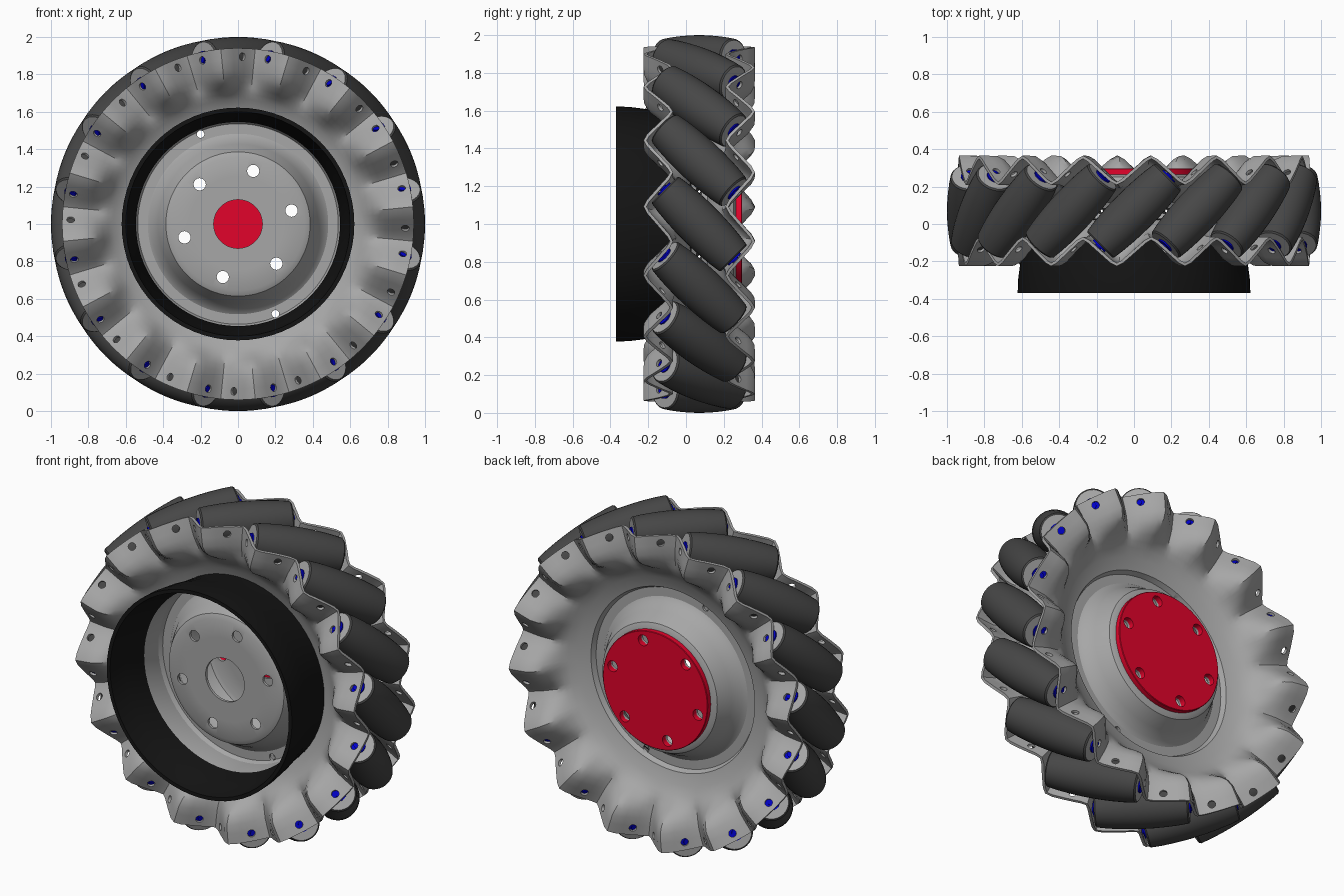
import bpy, bmesh, math
from mathutils import Matrix, Vector

if "Cube" in bpy.data.objects:
    bpy.data.objects.remove(bpy.data.objects["Cube"])

MID = 0.07                 # mid plane of the wheel along y
COUNT = 16                 # rollers
STEP = math.tau / COUNT
CORE = 0.88                # distance of roller axes from the hub axis
HALF = 0.259               # half length of a roller
S45 = math.sqrt(0.5)


def mat(name, rgb):
    m = bpy.data.materials.new(name)
    m.diffuse_color = (*rgb, 1)
    m.use_nodes = True
    m.node_tree.nodes["Principled BSDF"].inputs["Base Color"].default_value = m.diffuse_color
    return m


GREY = mat("steel grey", (0.385, 0.385, 0.385))
DARK = mat("roller rubber", (0.062, 0.062, 0.062))
BLACK = mat("black rim", (0.007, 0.007, 0.007))
RED = mat("red cover", (0.76, 0.001, 0.024))
BLUE = mat("blue axle", (0.0, 0.0, 0.6))


def finish(bm, name, mats, angle=35):
    bmesh.ops.remove_doubles(bm, verts=bm.verts, dist=1e-5)
    bmesh.ops.recalc_face_normals(bm, faces=bm.faces)
    me = bpy.data.meshes.new(name)
    bm.to_mesh(me)
    bm.free()
    for m in mats:
        me.materials.append(m)
    return add(name, me, angle)


def add(name, me, angle=35):
    me.shade_smooth()
    me.set_sharp_from_angle(angle=math.radians(angle))
    ob = bpy.data.objects.new(name, me)
    bpy.context.collection.objects.link(ob)
    return ob


def lathe(name, prof, n, mats, closed=False, rule=None):
    """Spin (radius, y) points around the y axis."""
    bm = bmesh.new()
    rings = [[bm.verts.new((r * math.cos(math.tau * i / n), y, r * math.sin(math.tau * i / n)))
              for i in range(n)] for r, y in prof]
    last = len(prof) if closed else len(prof) - 1
    for k in range(last):
        a, b = rings[k], rings[(k + 1) % len(prof)]
        for i in range(n):
            j = (i + 1) % n
            f = bm.faces.new((a[i], a[j], b[j], b[i]))
            f.material_index = rule(k) if rule else 0
    return finish(bm, name, mats)


def polar(r, th, y):
    return Vector((r * math.cos(th), y, 1 + r * math.sin(th)))


def drill(bm, centre, direction, radius, length):
    rot = Vector(direction).to_track_quat('Z', 'Y').to_matrix().to_4x4()
    bmesh.ops.create_cone(bm, cap_ends=True, segments=16, radius1=radius, radius2=radius,
                          depth=length, matrix=Matrix.Translation(centre) @ rot)


def drill_hub(bm, valves=True):
    for k in range(6):
        drill(bm, polar(0.295, math.radians(14 + 60 * k), 0.05), (0, 1, 0), 0.033, 0.9)
    if valves:
        for a in (112.6, 292.6):
            drill(bm, polar(0.52, math.radians(a), 0.05), (0, 1, 0), 0.02, 0.9)


def cut(ob, bm, thickness=0):
    """Thicken, subtract the drills and bake the result."""
    cutter = finish(bm, "drill_helper", [])
    cutter.hide_render = True
    if thickness:
        sol = ob.modifiers.new("thick", 'SOLIDIFY')
        sol.thickness, sol.offset = thickness, 0
    bo = ob.modifiers.new("holes", 'BOOLEAN')
    bo.operation, bo.solver, bo.object = 'DIFFERENCE', 'EXACT', cutter
    bpy.context.view_layer.update()
    dg = bpy.context.evaluated_depsgraph_get()
    me = bpy.data.meshes.new_from_object(ob.evaluated_get(dg))
    ob.modifiers.clear()
    ob.data = me
    me.shade_smooth()
    me.set_sharp_from_angle(angle=math.radians(32))
    bpy.data.objects.remove(cutter)


# Pressed side plate: radius, mean y, share of the zigzag
PLATE = [(0.13, -0.117, 0), (0.25, -0.117, 0), (0.355, -0.117, 0), (0.38, -0.105, 0),
         (0.42, -0.03, 0), (0.45, 0.03, 0), (0.48, 0.05, 0), (0.54, 0.05, 0), (0.555, 0.02, 0),
         (0.62, 0.0, 0), (0.67, -0.03, 0), (0.70, -0.055, 0.1), (0.73, -0.085, 0.4),
         (0.76, -0.112, 0.75), (0.79, -0.132, 0.93), (0.83, -0.145, 1), (0.88, -0.147, 1),
         (0.94, -0.147, 1)]


def wave(th):
    u = ((th - STEP / 4) / STEP) % 1
    return max(-1, min(1, 1.15 * (1 - 4 * abs(u - 0.5))))


def side_plate(name, flip):
    def place(v):
        return Vector((v.x, 2 * MID - v.y, 2 - v.z)) if flip else v
    bm = bmesh.new()
    n = COUNT * 12
    rings = [[bm.verts.new(place(polar(r, math.tau * i / n, y + 0.07 * w * wave(math.tau * i / n))))
              for i in range(n)] for r, y, w in PLATE]
    for a, b in zip(rings, rings[1:]):
        for i in range(n):
            j = (i + 1) % n
            bm.faces.new((a[i], a[j], b[j], b[i]))
    ob = finish(bm, name, [GREY])
    holes = bmesh.new()
    drill_hub(holes)
    origin = place(Vector((0, 0, 0)))
    for k in range(COUNT):
        for shift, side in ((0.53, 1), (0.95, -1)):      # axle facet, then free facet
            th = (k + shift) * STEP
            d = Vector((-math.sin(th) * side, -1, math.cos(th) * side))
            c = polar(0.895, th, -0.147 + 0.07 * wave(th))
            drill(holes, place(c), place(d) - origin, 0.021, 0.08)
    cut(ob, holes, 0.016)


side_plate("front_side_plate", False)
side_plate("back_side_plate", True)

# Red hub cover on the back
cover = lathe("hub_cover", [(0, 0.262), (0.352, 0.262), (0.352, 0.293), (0.349, 0.296), (0, 0.296)],
              64, [RED])
cover.data.transform(Matrix.Translation((0, 0, 1)))
holes = bmesh.new()
drill_hub(holes, False)
cut(cover, holes)

# Black tapered rim on the front, with a grey inner wall at its root
outer = [(0.622, -0.37), (0.62, -0.30), (0.607, -0.2), (0.587, -0.1), (0.572, 0.03)]
inner = [(0.548, 0.03), (0.546, -0.12), (0.58, -0.25), (0.6, -0.37)]
rim = lathe("rim_tube", outer + inner, 64, [BLACK, GREY], True, lambda k: int(k == len(outer)))
rim.location.z = 1

# Barrel roller whose outline follows the wheel circle
body = []
for i in range(9):
    t = HALF * (i / 4 - 1)
    body.append((1 - math.hypot(CORE, t * S45), t))
end = body[0][0]
body[0] = (end, -HALF + 0.008)
body[-1] = (end, HALF - 0.008)
prof = [(0, -HALF), (end - 0.008, -HALF)] + body + [(end - 0.008, HALF), (0, HALF)]
roller = lathe("roller", prof, 32, [DARK, GREY], rule=lambda k: int(k in (0, len(prof) - 2)))

# Blue axle with a washer at each end
a, b = HALF + 0.008, HALF + 0.016
axle = lathe("roller_axle", [(0, -b), (0.02, -b), (0.02, -a), (0.045, -a), (0.045, -HALF + 0.01),
                             (0.045, HALF - 0.01), (0.045, a), (0.02, a), (0.02, b), (0, b)],
             20, [BLUE])

# Place the rollers around the wheel, tilted 45 degrees
for k in range(COUNT):
    th = k * STEP
    radial = Vector((math.cos(th), 0, math.sin(th)))
    axis = Vector((-math.sin(th), -1, math.cos(th))).normalized()
    m = Matrix((radial, axis, radial.cross(axis))).transposed().to_4x4()
    m.translation = polar(CORE, th, MID)
    for src in (roller, axle):
        ob = src if k == 0 else src.copy()
        if k:
            bpy.context.collection.objects.link(ob)
        ob.matrix_world = m
